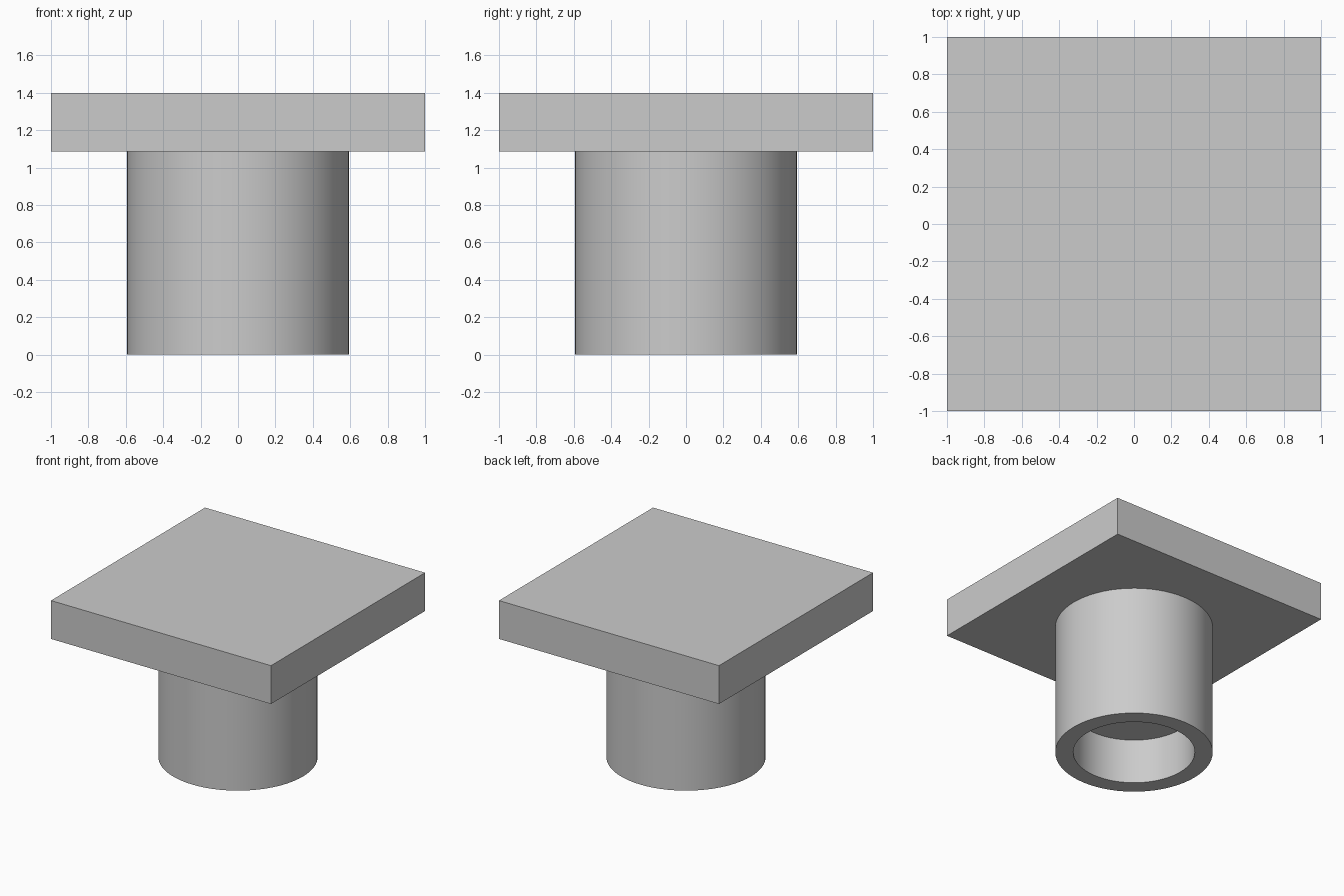
import bpy
import bmesh
import math
from mathutils import Matrix, Vector

old = bpy.data.objects.get("Cube")
if old:
    bpy.data.objects.remove(old, do_unlink=True)

PLATE_BOTTOM, PLATE_TOP = 1.085, 1.4
OUTER_R, BORE_R, BORE_DEPTH = 0.593, 0.458, 0.37
SEGMENTS = 64

# Single plain grey
grey = bpy.data.materials.new("plain_grey")
grey.use_nodes = True
colour = (0.6, 0.6, 0.6, 1)
grey.diffuse_color = colour
grey.node_tree.nodes["Principled BSDF"].inputs["Base Color"].default_value = colour


def add_object(name, bm):
    bmesh.ops.recalc_face_normals(bm, faces=bm.faces)
    mesh = bpy.data.meshes.new(name)
    bm.to_mesh(mesh)
    bm.free()
    mesh.materials.append(grey)
    obj = bpy.data.objects.new(name, mesh)
    bpy.context.collection.objects.link(obj)
    return obj


# Square top plate
bm = bmesh.new()
height = PLATE_TOP - PLATE_BOTTOM
bmesh.ops.create_cube(bm, size=1, matrix=Matrix.Translation(
    (0, 0, PLATE_BOTTOM + height / 2)) @ Matrix.Diagonal((2, 2, height, 1)))
add_object("top_plate", bm)

# Round stem with a blind bore in its underside, revolved from a profile
profile = [(0, PLATE_BOTTOM), (OUTER_R, PLATE_BOTTOM), (OUTER_R, 0),
           (BORE_R, 0), (BORE_R, BORE_DEPTH), (0, BORE_DEPTH)]
bm = bmesh.new()
verts = [bm.verts.new((r, 0, z)) for r, z in profile]
edges = [bm.edges.new(pair) for pair in zip(verts, verts[1:])]
bmesh.ops.spin(bm, geom=verts + edges, cent=Vector(), axis=(0, 0, 1),
               angle=math.tau, steps=SEGMENTS, use_duplicate=False)
bmesh.ops.remove_doubles(bm, verts=bm.verts, dist=0.0001)
stem = add_object("round_stem", bm)

bpy.ops.object.select_all(action="DESELECT")
stem.select_set(True)
bpy.context.view_layer.objects.active = stem
bpy.ops.object.shade_smooth_by_angle(angle=math.radians(30))
